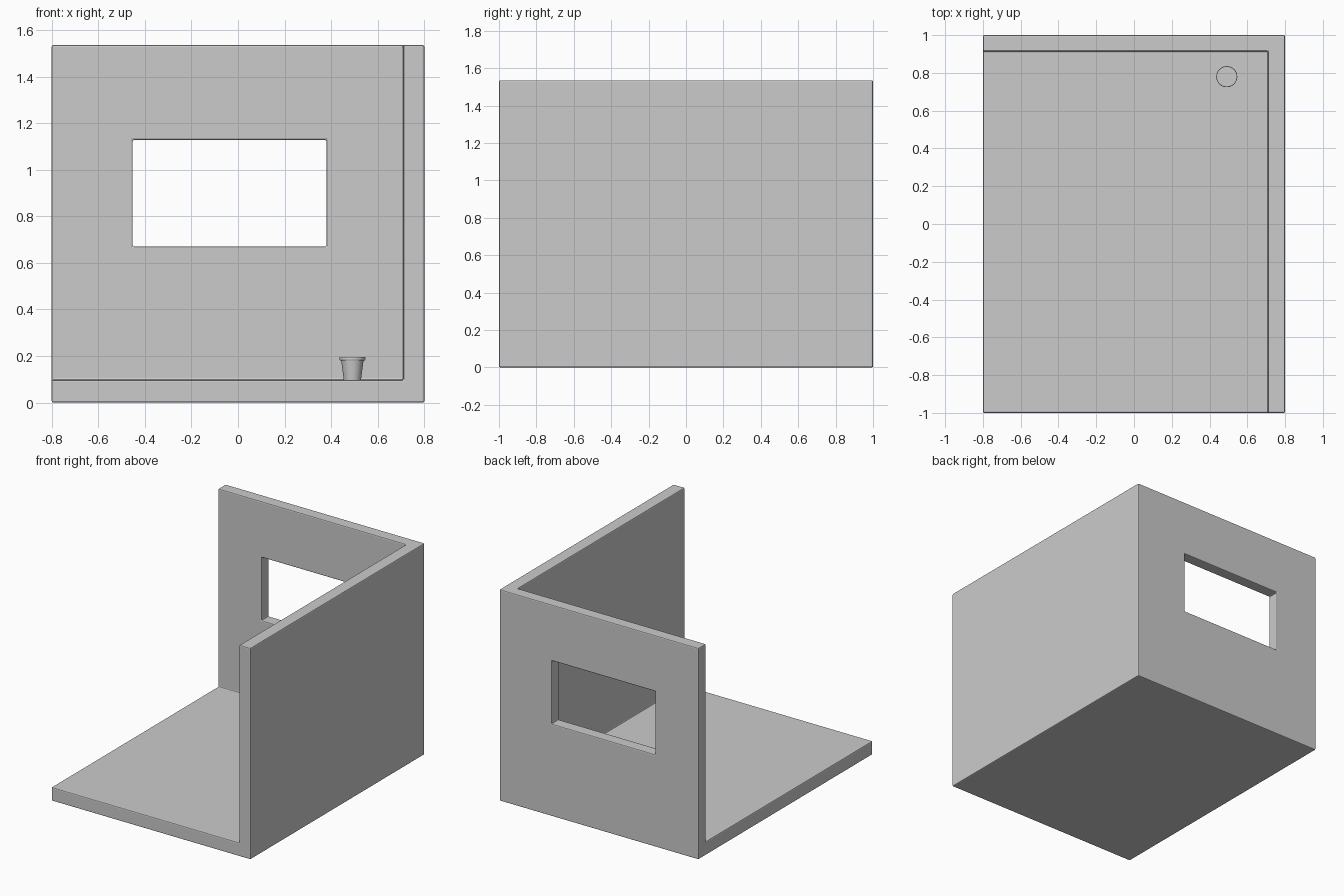
import bpy, bmesh, math
from mathutils import Matrix, Vector

if "Cube" in bpy.data.objects:
    bpy.data.objects.remove(bpy.data.objects["Cube"])


def box(name, lo, hi):
    lo, hi = Vector(lo), Vector(hi)
    bm = bmesh.new()
    bmesh.ops.create_cube(bm, size=1, matrix=Matrix.Translation((lo + hi) / 2)
                          @ Matrix.Diagonal((*(hi - lo), 1)))
    me = bpy.data.meshes.new(name)
    bm.to_mesh(me)
    bm.free()
    ob = bpy.data.objects.new(name, me)
    bpy.context.collection.objects.link(ob)
    return ob


def cut(target, cutter):
    cutter.hide_render = True
    cutter.hide_set(True)
    cutter.display_type = 'WIRE'
    mod = target.modifiers.new(cutter.name, 'BOOLEAN')
    mod.object = cutter
    mod.operation = 'DIFFERENCE'
    mod.solver = 'EXACT'


# Open room: floor, back wall and right wall carved from one block
room = box("room_shell", (-0.8, -1, 0), (0.8, 1, 1.535))
cut(room, box("interior_cutter", (-1.2, -1.4, 0.098), (0.71, 0.915, 2)))
cut(room, box("window_cutter", (-0.452, 0.7, 0.67), (0.38, 1.3, 1.128)))
bevel = room.modifiers.new("soft_edges", 'BEVEL')
bevel.width = 0.007
bevel.segments = 2
bevel.limit_method = 'ANGLE'

# Small tapered pot with an overhanging rim, revolved from a profile
profile = [(0, 0.098), (0.037, 0.098), (0.048, 0.182), (0.054, 0.182),
           (0.056, 0.186), (0.056, 0.192), (0.054, 0.196), (0, 0.196)]
bm = bmesh.new()
verts = [bm.verts.new((r, 0, z)) for r, z in profile]
edges = [bm.edges.new(pair) for pair in zip(verts, verts[1:])]
bmesh.ops.spin(bm, geom=verts + edges, cent=(0, 0, 0), axis=(0, 0, 1),
               angle=math.tau, steps=32)
bmesh.ops.remove_doubles(bm, verts=bm.verts, dist=1e-5)
bmesh.ops.recalc_face_normals(bm, faces=bm.faces)
me = bpy.data.meshes.new("pot")
bm.to_mesh(me)
bm.free()
pot = bpy.data.objects.new("pot", me)
pot.location = (0.491, 0.78, 0)
bpy.context.collection.objects.link(pot)
bpy.ops.object.select_all(action='DESELECT')
pot.select_set(True)
bpy.context.view_layer.objects.active = pot
bpy.ops.object.shade_smooth_by_angle(angle=math.radians(40))
